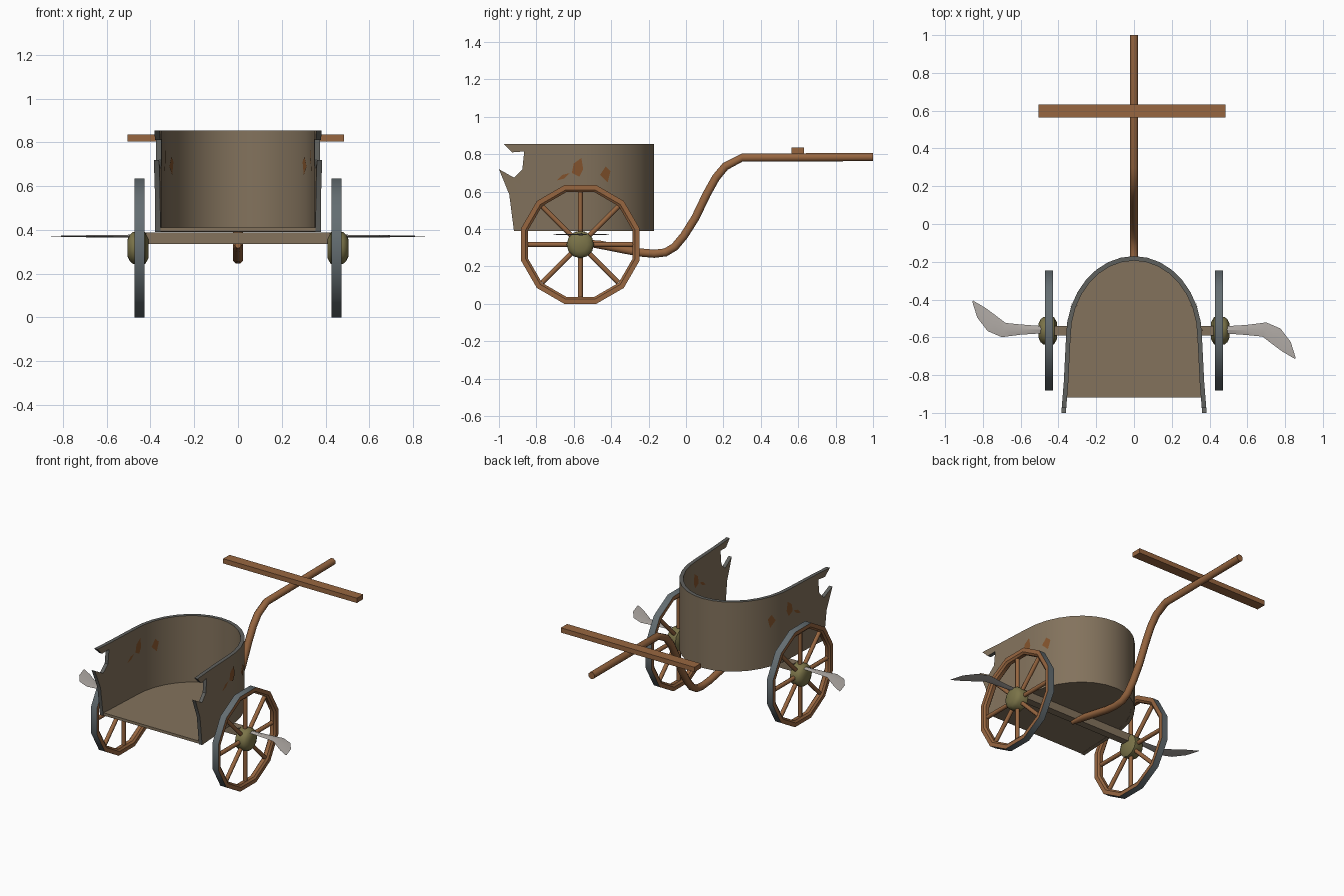
import bpy, bmesh, math
from mathutils import Vector

if "Cube" in bpy.data.objects:
    bpy.data.objects.remove(bpy.data.objects["Cube"])


def material(name, r, g, b):
    m = bpy.data.materials.new(name)
    m.diffuse_color = [(c / 255) ** 2.2 for c in (r, g, b)] + [1]
    m.use_nodes = True
    m.node_tree.nodes["Principled BSDF"].inputs["Base Color"].default_value = m.diffuse_color
    return m


BODY = material("weathered_hide", 130, 114, 93)
WOOD = material("brown_wood", 150, 102, 66)
IRON = material("dark_iron", 100, 109, 113)
EDGE = material("worn_edge", 96, 97, 94)
BLADE = material("pale_steel", 176, 170, 165)
HUB = material("olive_bronze", 122, 115, 74)
RUST = material("rust_stain", 130, 84, 48)


def finish(name, bm, mats, angle=35):
    bmesh.ops.recalc_face_normals(bm, faces=bm.faces)
    me = bpy.data.meshes.new(name)
    bm.to_mesh(me)
    bm.free()
    for m in mats:
        me.materials.append(m)
    ob = bpy.data.objects.new(name, me)
    bpy.context.collection.objects.link(ob)
    bpy.ops.object.select_all(action='DESELECT')
    ob.select_set(True)
    bpy.context.view_layer.objects.active = ob
    if angle:
        bpy.ops.object.shade_smooth_by_angle(angle=math.radians(angle))
    return ob


def box(name, lo, hi, mat):
    bm = bmesh.new()
    bmesh.ops.create_cube(bm, size=1)
    for v in bm.verts:
        v.co = [(a + b) / 2 + c * (b - a) for a, b, c in zip(lo, hi, v.co)]
    return finish(name, bm, [mat], 0)


def skin(bm, rings, loop=False, caps=True):
    """Join rings of points with quads; returns the faces by segment."""
    vs = [[bm.verts.new(p) for p in r] for r in rings]
    n = len(vs[0])
    pairs = list(zip(vs, vs[1:] + vs[:1])) if loop else list(zip(vs, vs[1:]))
    faces = []
    for a, b in pairs:
        faces.append([bm.faces.new((a[i], a[(i + 1) % n], b[(i + 1) % n], b[i])) for i in range(n)])
    if caps and not loop:
        bm.faces.new(vs[0])
        bm.faces.new(vs[-1])
    return faces


# --- Body wall: U-shaped plan, torn rear edges ---
CY, A, B, THICK = -0.60, 0.36, 0.43, 0.024
ROWS = [0.39, 0.52, 0.59, 0.67, 0.73, 0.80, 0.825, 0.855]
TORN = [(-0.92, 0.39), (-0.945, 0.585), (-1.0, 0.72), (-0.92, 0.675),
        (-0.875, 0.72), (-0.865, 0.815), (-0.93, 0.81), (-0.975, 0.855)]
SEG = 16


def side_x(y):
    return 0.372 + (-0.84 - y) * 0.08


arc = [(A * math.cos(math.pi * i / SEG), CY + B * math.sin(math.pi * i / SEG)) for i in range(SEG + 1)]
plan = [(side_x(-0.95), -0.95), (0.372, -0.84)] + arc + [(-0.372, -0.84), (-side_x(-0.95), -0.95)]


def inner_offset(i):
    a, b = Vector(plan[max(i - 1, 0)]), Vector(plan[min(i + 1, len(plan) - 1)])
    t = (b - a).normalized()
    return Vector((-t.y, t.x)) * THICK


bm = bmesh.new()
rings = []
for i, (px, py) in enumerate(plan):
    off = inner_offset(i)
    end = i in (0, len(plan) - 1)
    outer, inner = [], []
    for r, z in enumerate(ROWS):
        x, y = px, py
        if end:
            y, z = TORN[r]
            x = math.copysign(side_x(y), px)
            off = Vector((-math.copysign(THICK, px), 0))
        outer.append((x, y, z))
        inner.append((x + off.x, y + off.y, z))
    rings.append(outer + inner[::-1])
strips = skin(bm, rings, caps=False)
R = len(ROWS)
for s in strips:
    s[R - 1].material_index = 1          # worn top rim
bm.verts.ensure_lookup_table()
for first in (0, (len(rings) - 1) * 2 * R):   # torn end faces
    v = [bm.verts[first + k] for k in range(2 * R)]
    for k in range(R - 1):
        bm.faces.new((v[k], v[k + 1], v[2 * R - 2 - k], v[2 * R - 1 - k])).material_index = 1
finish("body_wall", bm, [BODY, EDGE], 30)

# --- Floor ---
inner = [Vector(p) + inner_offset(i) * 0.9 for i, p in enumerate(plan)]
inner[0].y = inner[-1].y = -0.918
bm = bmesh.new()
skin(bm, [[(p.x, p.y, z) for p in inner] for z in (0.392, 0.41)])
finish("floor", bm, [BODY], 30)

# --- Rust stains, inside and outside of the wall ---
STAINS = [[(-.61, .70), (-.57, .68), (-.55, .72), (-.56, .78), (-.60, .75)],
          [(-.46, .69), (-.42, .65), (-.405, .71), (-.43, .735)],
          [(-.69, .66), (-.65, .67), (-.62, .70), (-.66, .69)]]
bm = bmesh.new()
for side in (-1, 1):
    for d in (0.003, -THICK - 0.004):
        for stain in STAINS:
            pts = []
            for y, z in stain:
                s = (y - CY) / B
                x = A * math.sqrt(1 - s * s) if s > 0 else 0.36 + (CY - y) * 0.05
                n = Vector((x / A ** 2, max(y - CY, 0) / B ** 2)).normalized()
                pts.append(bm.verts.new((side * (x + n.x * d), y + n.y * d, z)))
            bm.faces.new(pts)
finish("rust_stains", bm, [RUST], 0)

# --- Axle, draught pole and yoke ---
WY, WZ = -0.565, 0.3175
box("axle", (-0.42, -0.59, 0.335), (0.42, -0.54, 0.388), BODY)
box("yoke", (-0.505, 0.565, 0.803), (0.485, 0.632, 0.835), WOOD)

path = [(-.58, .33), (-.47, .318), (-.25, .275), (-.17, .268), (-.11, .275), (-.06, .305), (-.01, .365),
        (.05, .46), (.11, .585), (.16, .675), (.21, .735), (.30, .782), (1.0, .785)]
bm = bmesh.new()
rings = []
for i, (y, z) in enumerate(path):
    a, b = path[max(i - 1, 0)], path[min(i + 1, len(path) - 1)]
    t = Vector((b[0] - a[0], b[1] - a[1])).normalized()
    r = 0.013 if i == 0 else 0.0225
    ring = []
    for k in range(8):
        w = math.tau * (k + 0.5) / 8
        u, v = r * math.cos(w) * 1.05, r * math.sin(w) * 1.05
        ring.append((u, y - t.y * v, z + t.x * v))
    rings.append(ring)
skin(bm, rings)
finish("draught_pole", bm, [WOOD], 50)


# --- Wheels: twelve-sided rim, eight spokes, barrel hub ---
def around(x, r, w):
    return (x, WY + r * math.cos(w), WZ + r * math.sin(w))


RIM = [(-.022, .3175), (.022, .3175), (.022, .292), (.012, .280), (-.012, .280), (-.022, .292)]
BARREL = [(-.042, .045), (-.026, .073), (.030, .073), (.045, .060), (.055, .038)]
for side, label in ((1, "right"), (-1, "left")):
    cx = side * 0.45
    bm = bmesh.new()
    angles = [math.tau * (k + 0.5) / 12 for k in range(12)]
    k12 = 1 / math.cos(math.pi / 12)
    for s in skin(bm, [[around(cx + x, r * k12, w) for x, r in RIM] for w in angles], loop=True):
        s[0].material_index = 1          # iron tyre
    finish(label + "_wheel_rim", bm, [WOOD, IRON], 35)

    bm = bmesh.new()
    for k in range(8):
        w = math.tau * k / 8
        rings = []
        for r in (0.04, 0.288):
            c = Vector(around(cx, r, w))
            t = Vector((0, -math.sin(w), math.cos(w)))
            rings.append([c + Vector((.0135 * math.cos(q), 0, 0)) + t * .0135 * math.sin(q)
                          for q in [math.tau * j / 8 for j in range(8)]])
        skin(bm, rings)
    finish(label + "_wheel_spokes", bm, [WOOD], 50)

    bm = bmesh.new()
    skin(bm, [[around(cx + side * x, r, math.tau * k / 12) for k in range(12)] for x, r in BARREL])
    finish(label + "_wheel_hub", bm, [HUB], 45)

    # Curved blade, turned half round for the other side
    upper = [(.49, -.541), (.60, -.534), (.70, -.521), (.775, -.553), (.83, -.625), (.855, -.705)]
    lower = [(.49, -.580), (.60, -.588), (.68, -.596), (.735, -.638), (.785, -.675), (.853, -.715)]
    bm = bmesh.new()
    rings = []
    for i, (p, q) in enumerate(zip(upper, lower)):
        m = ((p[0] + q[0]) / 2, (p[1] + q[1]) / 2)
        h = 0.007 * (1 - i / 6)
        ring = [(*p, .371), (*m, .371 + h), (*q, .371), (*m, .371 - h)]
        rings.append([(side * x, -0.56 + side * (y + 0.56), z) for x, y, z in ring])
    skin(bm, rings)
    finish(label + "_axle_blade", bm, [BLADE], 30)
